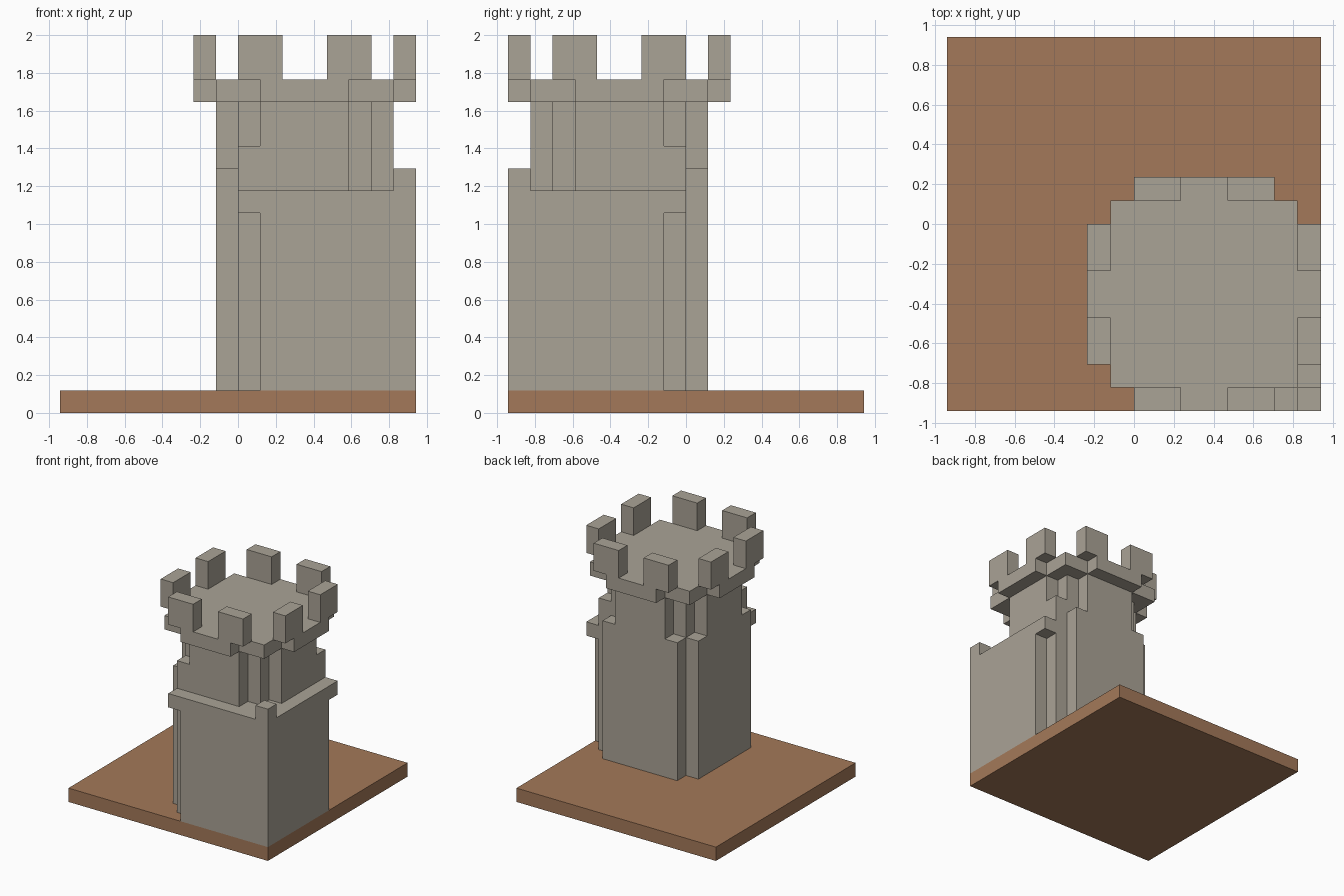
import bpy
import bmesh

if "Cube" in bpy.data.objects:
    bpy.data.objects.remove(bpy.data.objects["Cube"], do_unlink=True)

U = 2 / 17  # one block


def make_material(name, rgb):
    mat = bpy.data.materials.new(name)
    mat.use_nodes = True
    mat.diffuse_color = (*rgb, 1)
    mat.node_tree.nodes["Principled BSDF"].inputs["Base Color"].default_value = (*rgb, 1)
    return mat


STONE = make_material("warm grey stone", (0.402, 0.366, 0.305))
EARTH = make_material("brown earth", (0.371, 0.191, 0.10))


def prism(name, outline, z0, z1, mat):
    """Extrude a counter-clockwise outline, given in blocks, from z0 to z1."""
    bm = bmesh.new()
    base = bm.faces.new([bm.verts.new(((x - 8) * U, (y - 8) * U, z0 * U)) for x, y in outline])
    ext = bmesh.ops.extrude_face_region(bm, geom=[base], use_keep_orig=True)
    verts = [v for v in ext["geom"] if isinstance(v, bmesh.types.BMVert)]
    bmesh.ops.translate(bm, verts=verts, vec=(0, 0, (z1 - z0) * U))
    bmesh.ops.recalc_face_normals(bm, faces=bm.faces)
    mesh = bpy.data.meshes.new(name)
    bm.to_mesh(mesh)
    bm.free()
    mesh.materials.append(mat)
    obj = bpy.data.objects.new(name, mesh)
    bpy.context.collection.objects.link(obj)
    return obj


def rect(x0, y0, x1, y1):
    return [(x0, y0), (x1, y0), (x1, y1), (x0, y1)]


def stepped(core, arm_half, arm_reach):
    """Square of half-width core with a centred arm on each side, about the tower axis."""
    a, c, r = arm_half, core, arm_reach
    quarter = [(-c, -c), (-a, -c), (-a, -r), (a, -r), (a, -c)]
    pts = []
    for _ in range(4):
        pts += [(11 + x, 5 + y) for x, y in quarter]
        quarter = [(-y, x) for x, y in quarter]
    return pts


# Ground slab
prism("ground_slab", rect(0, 0, 16, 16), 0, 1, EARTH)

# Back and left outline shared by the lower walls
back = [(14, 8), (14, 9), (8, 9), (8, 8), (7, 8), (7, 2), (8, 2)]

# Lower walls, then the ledge that overhangs them at both ends
prism("lower_walls", [(9, 0), (16, 0), (16, 7), (15, 7), (15, 8)] + back + [(8, 1), (9, 1)],
      1, 9, STONE)
prism("wall_ledge", [(8, 0), (16, 0), (16, 8)] + back, 9, 10, STONE)
prism("corner_post", rect(15, 0, 16, 1), 10, 11, STONE)

# Turret shaft, narrowing as it rises
front = [(8, 1), (13, 1), (13, 2), (14, 2), (14, 3), (15, 3), (15, 8)]
prism("shaft_foot", front + back, 10, 11, STONE)
prism("shaft_middle", front + [(13, 8), (13, 9), (9, 9), (9, 8), (8, 8),
                               (8, 7), (7, 7), (7, 3), (8, 3)], 11, 12, STONE)
prism("shaft_top", stepped(3, 2, 4), 12, 14, STONE)

# Crown platform and its eight merlons
prism("crown_platform", stepped(4, 2, 5), 14, 15, STONE)
for i, side in enumerate((-5, 4)):
    for j, along in enumerate((-3, 1)):
        x, y = 11 + along, 5 + side
        prism(f"merlon_{'front' if i == 0 else 'back'}_{j + 1}", rect(x, y, x + 2, y + 1),
              15, 17, STONE)
        x, y = 11 + side, 5 + along
        prism(f"merlon_{'right' if i == 0 else 'left'}_{j + 1}", rect(x, y, x + 1, y + 2),
              15, 17, STONE)
